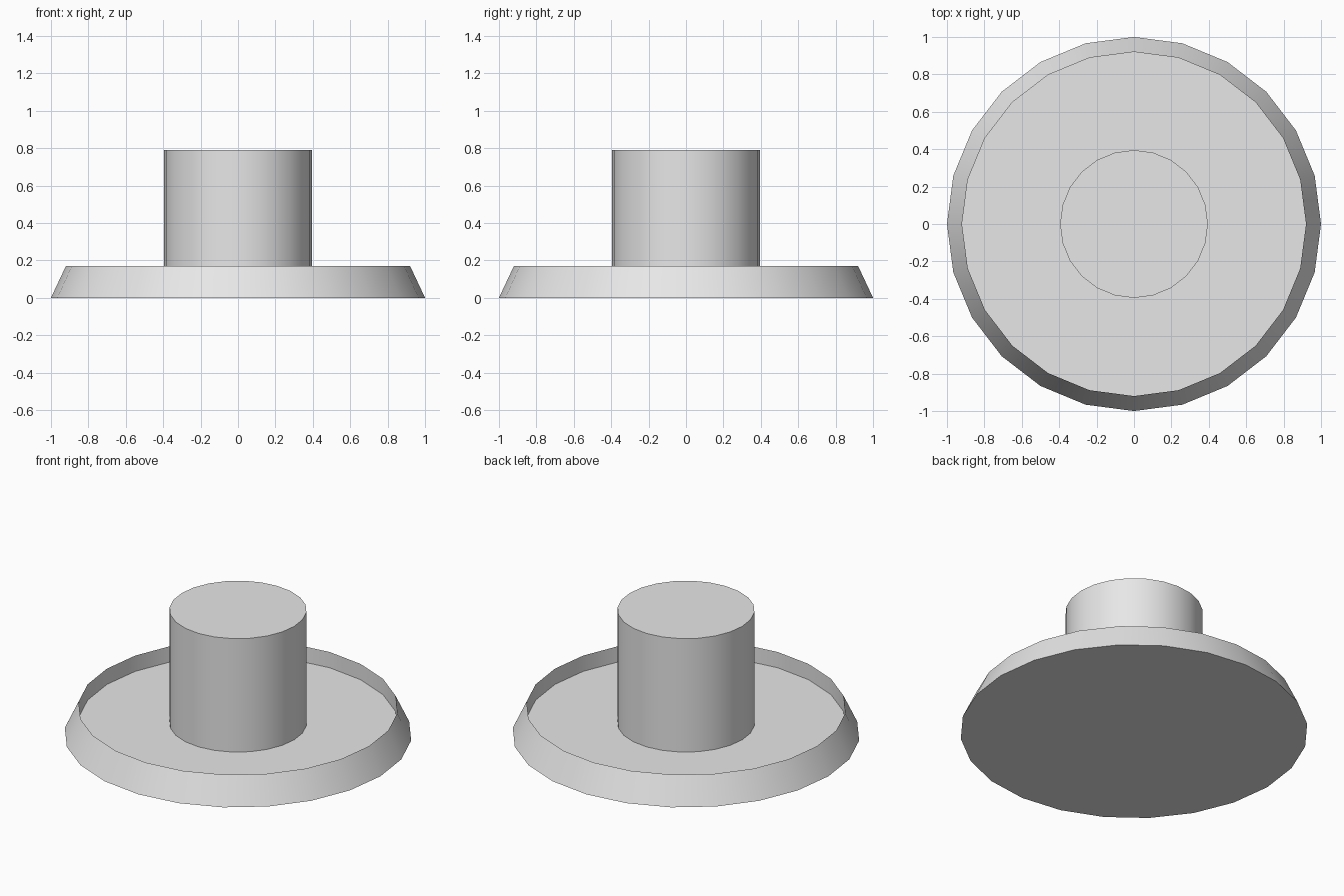
import bpy
import math

SIDES = 24
FLOOR_Z = 0.07

cube = bpy.data.objects.get("Cube")
if cube:
    bpy.data.objects.remove(cube, do_unlink=True)

grey = bpy.data.materials.new("plain grey")
grey.use_nodes = True
grey.diffuse_color = (0.8, 0.8, 0.8, 1)
grey.node_tree.nodes["Principled BSDF"].inputs["Base Color"].default_value = (0.8, 0.8, 0.8, 1)


def lathe(name, profile):
    """Turn (radius, height) points around z and cap both ends."""
    verts = []
    for radius, z in profile:
        for i in range(SIDES):
            a = math.tau * i / SIDES
            verts.append((radius * math.cos(a), radius * math.sin(a), z))
    faces = [tuple(reversed(range(SIDES)))]
    for ring in range(len(profile) - 1):
        low, high = ring * SIDES, (ring + 1) * SIDES
        for i in range(SIDES):
            j = (i + 1) % SIDES
            faces.append((low + i, low + j, high + j, high + i))
    last = (len(profile) - 1) * SIDES
    faces.append(tuple(range(last, last + SIDES)))

    mesh = bpy.data.meshes.new(name)
    mesh.from_pydata(verts, [], faces)
    mesh.materials.append(grey)
    obj = bpy.data.objects.new(name, mesh)
    bpy.context.collection.objects.link(obj)
    bpy.ops.object.select_all(action="DESELECT")
    obj.select_set(True)
    bpy.context.view_layer.objects.active = obj
    bpy.ops.object.shade_smooth_by_angle(angle=math.radians(30))
    return obj


# Dish: sloped outside, knife-edge rim, sunken flat floor
lathe("dish_base", [(1.0, 0), (0.92, 0.17), (0.92, FLOOR_Z)])

# Round post standing on the dish floor
lathe("centre_post", [(0.395, FLOOR_Z), (0.395, 0.79)])
